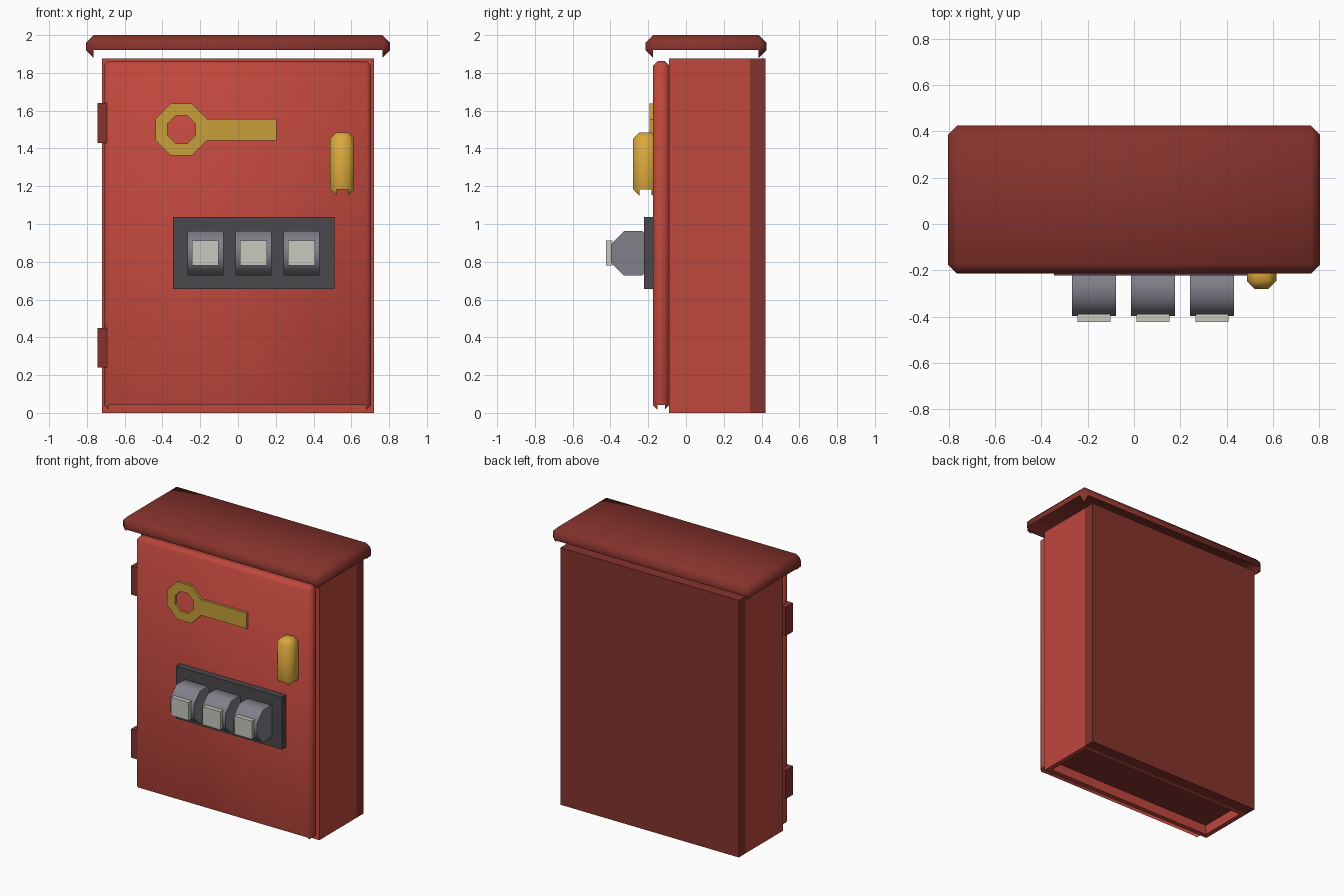
import bpy, bmesh, math
from mathutils import Vector

if "Cube" in bpy.data.objects:
    bpy.data.objects.remove(bpy.data.objects["Cube"])


def material(name, r, g, b):
    m = bpy.data.materials.new(name)
    m.diffuse_color = (r, g, b, 1)
    m.use_nodes = True
    m.node_tree.nodes["Principled BSDF"].inputs["Base Color"].default_value = m.diffuse_color
    return m


RED = material("red", 0.52, 0.063, 0.046)
DARK_RED = material("dark red", 0.24, 0.033, 0.026)
GOLD = material("gold", 0.70, 0.39, 0.045)
OLD_GOLD = material("old gold", 0.57, 0.345, 0.042)
CHARCOAL = material("charcoal", 0.07, 0.065, 0.072)
GREY = material("grey", 0.22, 0.215, 0.255)
PALE = material("pale grey", 0.58, 0.58, 0.53)


def finish(bm, name, mats, smooth=False):
    me = bpy.data.meshes.new(name)
    bm.to_mesh(me)
    bm.free()
    for m in mats:
        me.materials.append(m)
    for p in me.polygons:
        p.use_smooth = smooth
    ob = bpy.data.objects.new(name, me)
    bpy.context.collection.objects.link(ob)
    return ob


def box_mesh(x, y, z):
    bm = bmesh.new()
    bmesh.ops.create_cube(bm, size=1)
    for v in bm.verts:
        v.co = Vector(r[0] if c < 0 else r[1] for c, r in zip(v.co, (x, y, z)))
    return bm


def box(name, mat, x, y, z):
    return finish(box_mesh(x, y, z), name, [mat])


def chamfered(name, mat, x, y, z, width):
    # chamfered box left open below, keeping only the small corner triangles
    bm = box_mesh(x, y, z)
    bmesh.ops.bevel(bm, geom=bm.edges[:], offset=width, segments=1, affect='EDGES')
    bm.normal_update()
    low = [f for f in bm.faces if f.normal.z < -0.65]
    bmesh.ops.delete(bm, geom=low, context='FACES')
    return finish(bm, name, [mat], smooth=True)


def octagon(radius):
    return [(radius * math.cos(math.radians(22.5 + 45 * i)),
             radius * math.sin(math.radians(22.5 + 45 * i))) for i in range(8)]


# cabinet body with a recessed dark floor underneath
bm = box_mesh((-0.72, 0.72), (-0.09, 0.34), (0, 1.875))
bm.normal_update()
floor = [f for f in bm.faces if f.normal.z < -0.9]
bmesh.ops.inset_individual(bm, faces=floor, thickness=0.05)
bmesh.ops.inset_individual(bm, faces=floor, thickness=0, depth=-0.07)
floor[0].material_index = 1
finish(bm, "cabinet_body", [RED, DARK_RED])
box("back_panel", DARK_RED, (-0.72, 0.72), (0.34, 0.42), (0, 1.875))

# roof, door and handle
chamfered("roof", DARK_RED, (-0.805, 0.805), (-0.215, 0.425), (1.88, 2.0), 0.04)
chamfered("door", RED, (-0.71, 0.705), (-0.175, -0.088), (0.018, 1.862), 0.024)
chamfered("door_handle", GOLD, (0.488, 0.615), (-0.28, -0.15), (1.15, 1.485), 0.033)

# hinges
for i, z in enumerate((0.24, 1.43)):
    box(f"hinge_{i + 1}", DARK_RED, (-0.745, -0.688), (-0.168, -0.085), (z, z + 0.21))

# key emblem: octagonal ring and shank
bm = bmesh.new()
rings = [[bm.verts.new((-0.30 + a, y, 1.50 + b)) for a, b in octagon(r)]
         for r, y in ((0.148, -0.192), (0.148, -0.17), (0.08, -0.17), (0.08, -0.192))]
for k in range(4):
    p, q = rings[k], rings[(k + 1) % 4]
    for i in range(8):
        j = (i + 1) % 8
        bm.faces.new((p[i], p[j], q[j], q[i]))
bmesh.ops.recalc_face_normals(bm, faces=bm.faces[:])
finish(bm, "key_ring", [OLD_GOLD])
box("key_shank", OLD_GOLD, (-0.164, 0.205), (-0.192, -0.17), (1.443, 1.557))

# switch panel with three octagonal switches
box("switch_panel", CHARCOAL, (-0.345, 0.51), (-0.223, -0.17), (0.655, 1.037))
for n, x in enumerate((-0.173, 0.082, 0.337)):
    bm = bmesh.new()
    face = bm.faces.new([bm.verts.new((x - 0.095, -0.28 + a, 0.845 + b))
                         for a, b in octagon(0.127)])
    ext = bmesh.ops.extrude_face_region(bm, geom=[face])
    new = [g for g in ext["geom"] if isinstance(g, bmesh.types.BMVert)]
    bmesh.ops.translate(bm, verts=new, vec=(0.19, 0, 0))
    bmesh.ops.recalc_face_normals(bm, faces=bm.faces[:])
    ob = finish(bm, f"switch_{n + 1}", [GREY])
    bpy.context.view_layer.objects.active = ob
    ob.select_set(True)
    bpy.ops.object.shade_smooth_by_angle(angle=math.radians(50))
    ob.select_set(False)
    box(f"switch_tab_{n + 1}", PALE, (x - 0.071, x + 0.071), (-0.423, -0.39), (0.78, 0.912))
